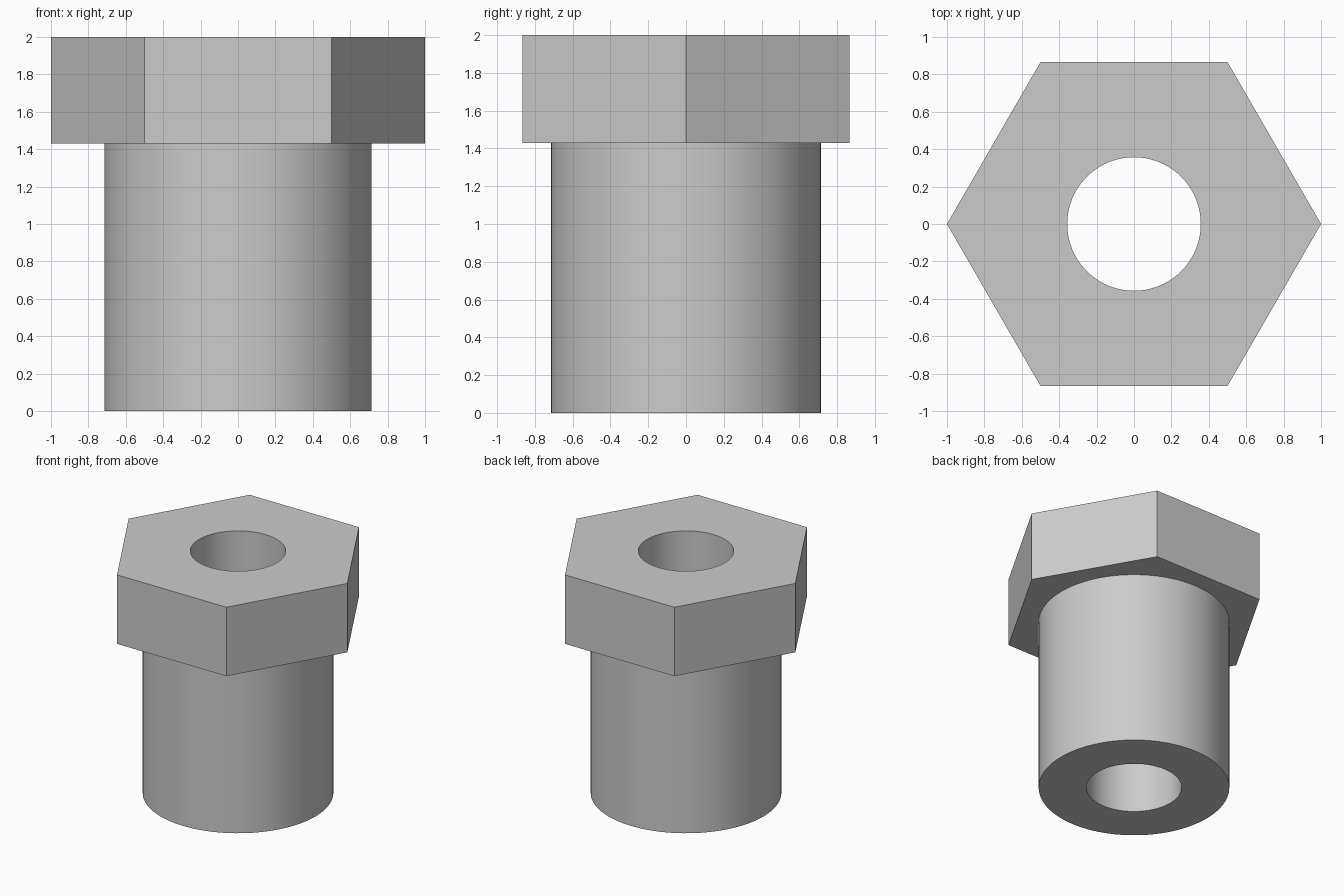
import bpy
import bmesh
from math import cos, sin, tau, radians

cube = bpy.data.objects.get("Cube")
if cube:
    bpy.data.objects.remove(cube, do_unlink=True)

HEAD_RADIUS, SHAFT_RADIUS, BORE_RADIUS = 1.0, 0.714, 0.357
HEAD_BOTTOM, TOP = 1.43, 2.0
SIDES = 6
ARC = 16                  # round segments per hexagon side
ROUND = SIDES * ARC

# Plain grey metal
metal = bpy.data.materials.new("grey metal")
metal.use_nodes = True
grey = (0.6, 0.6, 0.6, 1.0)
metal.diffuse_color = grey
metal.node_tree.nodes["Principled BSDF"].inputs["Base Color"].default_value = grey

bm = bmesh.new()


def ring(radius, z, count):
    return [bm.verts.new((radius * cos(tau * i / count),
                          radius * sin(tau * i / count), z)) for i in range(count)]


def wall(a, b):
    """Join two rings with equal vertex counts by quads."""
    n = len(a)
    for i in range(n):
        j = (i + 1) % n
        bm.faces.new((a[i], a[j], b[j], b[i]))


def hex_plate(corners, circle):
    """Fill between a hexagon and a round ring, one face per side."""
    for k in range(SIDES):
        arc = [circle[(k * ARC + i) % ROUND] for i in range(ARC + 1)]
        bm.faces.new([corners[k], corners[(k + 1) % SIDES]] + arc[::-1])


# Hexagonal head
head_top = ring(HEAD_RADIUS, TOP, SIDES)
head_low = ring(HEAD_RADIUS, HEAD_BOTTOM, SIDES)
wall(head_low, head_top)

# Round shaft
shaft_top = ring(SHAFT_RADIUS, HEAD_BOTTOM, ROUND)
shaft_low = ring(SHAFT_RADIUS, 0, ROUND)
wall(shaft_low, shaft_top)
hex_plate(head_low, shaft_top)

# Through bore and the flat end faces
bore_top = ring(BORE_RADIUS, TOP, ROUND)
bore_low = ring(BORE_RADIUS, 0, ROUND)
wall(bore_top, bore_low)
hex_plate(head_top, bore_top)
wall(bore_low, shaft_low)

bmesh.ops.recalc_face_normals(bm, faces=bm.faces)
mesh = bpy.data.meshes.new("hex_head_bushing")
bm.to_mesh(mesh)
bm.free()
mesh.materials.append(metal)

bushing = bpy.data.objects.new("hex_head_bushing", mesh)
bpy.context.collection.objects.link(bushing)
bpy.ops.object.select_all(action="DESELECT")
bushing.select_set(True)
bpy.context.view_layer.objects.active = bushing
bpy.ops.object.shade_smooth_by_angle(angle=radians(30))
